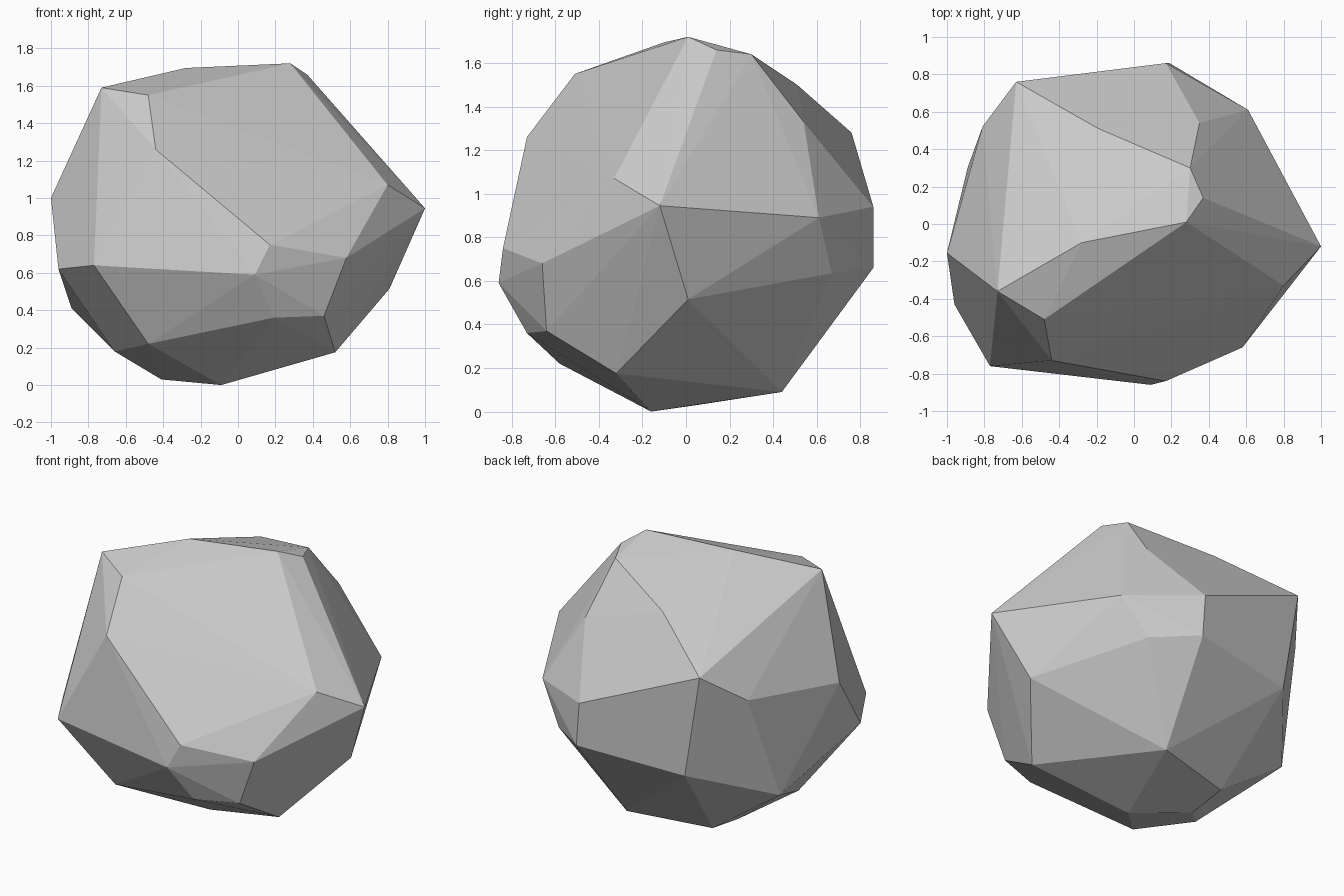
import bpy, bmesh
from math import radians

if "Cube" in bpy.data.objects:
    bpy.data.objects.remove(bpy.data.objects["Cube"])

# Corner points of the faceted boulder, grouped by height
crown = [(-.73, -.36, 1.59), (-.48, -.51, 1.55), (-.28, -.10, 1.695), (.28, .01, 1.72),
         (.37, .14, 1.66), (.30, .30, 1.64), (-.19, .51, 1.50)]
upper = [(.35, .54, 1.33), (-.63, .76, 1.28), (-.44, -.73, 1.26), (-.81, .52, 1.09),
         (.80, -.33, 1.07), (-1, -.155, 1.0), (1, -.12, .945), (.17, .86, .94), (.61, .61, .89)]
middle = [(.17, -.84, .75), (.58, -.66, .68), (-.77, -.76, .64), (-.96, -.43, .62),
          (.19, .86, .66), (.45, .67, .635), (-.52, .755, .61), (.09, -.86, .59), (.81, .01, .515)]
base = [(-.89, .30, .41), (.46, -.64, .37), (.19, -.73, .36), (-.48, -.58, .22),
        (.52, -.32, .175), (-.66, -.22, .18), (.12, .44, .09), (-.41, .31, .07),
        (-.41, .05, .03), (-.09, -.16, 0)]

# Wrap the points in a convex hull and merge nearly flat triangles
bm = bmesh.new()
for p in crown + upper + middle + base:
    bm.verts.new(p)
hull = bmesh.ops.convex_hull(bm, input=bm.verts[:])
loose = [g for g in hull["geom_interior"] if isinstance(g, bmesh.types.BMVert)]
bmesh.ops.delete(bm, geom=loose, context='VERTS')
bmesh.ops.dissolve_limit(bm, angle_limit=radians(2), verts=bm.verts[:], edges=bm.edges[:])
bmesh.ops.recalc_face_normals(bm, faces=bm.faces[:])

mesh = bpy.data.meshes.new("boulder")
bm.to_mesh(mesh)
bm.free()
boulder = bpy.data.objects.new("boulder", mesh)
bpy.context.collection.objects.link(boulder)
